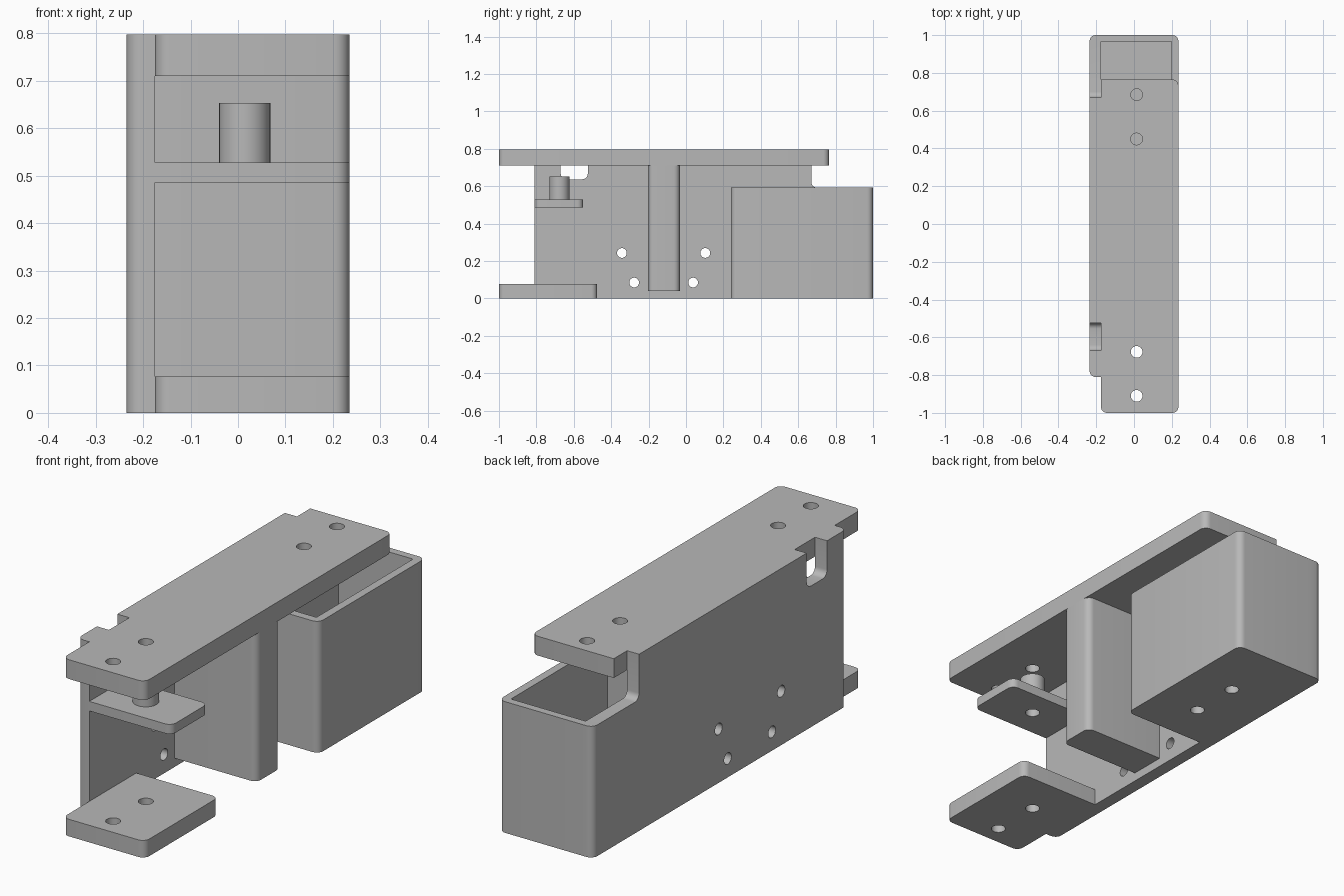
import bpy
import bmesh
from math import pi, radians
from mathutils import Matrix, Vector

if "Cube" in bpy.data.objects:
    bpy.data.objects.remove(bpy.data.objects["Cube"])

grey = bpy.data.materials.new("plain grey")
grey.use_nodes = True
colour = (0.48, 0.48, 0.48, 1)
grey.diffuse_color = colour
grey.node_tree.nodes["Principled BSDF"].inputs["Base Color"].default_value = colour

LEFT, INNER, RIGHT = -0.235, -0.175, 0.235   # wall outside, wall inside, free edge
TOP, R = 0.797, 0.032
HOLE_X = 0.014


def finish(name, bm):
    bmesh.ops.recalc_face_normals(bm, faces=bm.faces)
    mesh = bpy.data.meshes.new(name)
    bm.to_mesh(mesh)
    bm.free()
    mesh.materials.append(grey)
    obj = bpy.data.objects.new(name, mesh)
    bpy.context.collection.objects.link(obj)
    return obj


def block(name, x, y, z, axis="z", round_at=(), radius=R):
    """Box whose edges along one axis are rounded at the listed corner signs."""
    bm = bmesh.new()
    bmesh.ops.create_cube(bm, size=1)
    for v in bm.verts:
        v.co = [a[0] + (a[1] - a[0]) * (c + 0.5) for a, c in zip((x, y, z), v.co)]
    k = "xyz".index(axis)
    p, q = [i for i in range(3) if i != k]
    mid = [(a[0] + a[1]) / 2 for a in (x, y, z)]
    edges = []
    for e in bm.edges:
        a, b = e.verts
        if abs(a.co[k] - b.co[k]) > 1e-5:
            signs = (1 if a.co[p] > mid[p] else -1, 1 if a.co[q] > mid[q] else -1)
            if signs in round_at:
                edges.append(e)
    if edges:
        bmesh.ops.bevel(bm, geom=edges, offset=radius, offset_type="OFFSET",
                        segments=6, profile=0.5, affect="EDGES")
    return finish(name, bm)


def rod(name, centre, radius, length, axis="z"):
    bm = bmesh.new()
    turn = Matrix.Rotation(pi / 2, 4, "Y") if axis == "x" else Matrix()
    bmesh.ops.create_cone(bm, cap_ends=True, segments=32, radius1=radius, radius2=radius,
                          depth=length, matrix=Matrix.Translation(Vector(centre)) @ turn)
    return finish(name, bm)


def cut(obj, cutters):
    for c in cutters:
        mod = obj.modifiers.new("cut", "BOOLEAN")
        mod.operation, mod.solver, mod.object = "DIFFERENCE", "EXACT", c
        bpy.context.view_layer.objects.active = obj
        bpy.ops.object.modifier_apply(modifier=mod.name)
        bpy.data.objects.remove(c)


def drill(obj, ys, z=0.4, length=2):
    cut(obj, [rod("drill", (HOLE_X, y, z), 0.031, length) for y in ys])


FRONT_PAIR = (-0.91, -0.677)
BACK_PAIR = (0.45, 0.685)
FREE = [(1, -1), (1, 1)]

# Side wall with its top slot, rear step and four screw holes
wall = block("side_wall", (LEFT, INNER), (-0.81, 1), (0, TOP), round_at=[(-1, -1), (-1, 1)])
cut(wall, [
    block("slot", (-0.4, -0.1), (-0.67, -0.525), (0.637, 1), "x", [(-1, -1), (1, -1)], 0.03),
    block("step", (-0.4, -0.1), (0.67, 1.2), (0.592, 1), "x", [(-1, -1)], 0.03),
])
cut(wall, [rod("drill", (-0.2, y, z), 0.026, 0.4, "x")
           for y, z in [(-0.343, 0.243), (-0.277, 0.085), (0.038, 0.085), (0.103, 0.243)]])

# Top plate
plate = block("top_plate", (INNER, RIGHT), (-1, 0.765), (0.71, TOP),
              round_at=FREE + [(-1, -1)])
drill(plate, FRONT_PAIR + BACK_PAIR)

# Bottom foot
foot = block("bottom_foot", (INNER, RIGHT), (-1, -0.475), (0, 0.077),
             round_at=FREE + [(-1, -1)])
drill(foot, FRONT_PAIR)

# Small shelf with its hollow peg
shelf = block("shelf", (INNER, RIGHT), (-0.81, -0.55), (0.485, 0.528), round_at=FREE)
drill(shelf, FRONT_PAIR[1:])
peg = rod("peg", (HOLE_X, FRONT_PAIR[1], 0.5905), 0.054, 0.125)
drill(peg, FRONT_PAIR[1:])

# Upright rib under the plate
rib = block("upright_rib", (INNER, RIGHT), (-0.203, -0.033), (0.04, 0.71), round_at=FREE)

# Open rear bin with blind holes underneath
rear_bin = block("rear_bin", (INNER, RIGHT), (0.24, 1), (0, 0.592), round_at=FREE)
cut(rear_bin, [block("pocket", (-0.3, 0.198), (0.277, 0.965), (0.077, 1))])
drill(rear_bin, BACK_PAIR, z=0, length=0.09)

# Smooth the rounded corners and holes, keep the edges crisp
parts = [wall, plate, foot, shelf, peg, rib, rear_bin]
bpy.ops.object.select_all(action="DESELECT")
for part in parts:
    part.select_set(True)
bpy.context.view_layer.objects.active = wall
bpy.ops.object.shade_smooth_by_angle(angle=radians(30))
